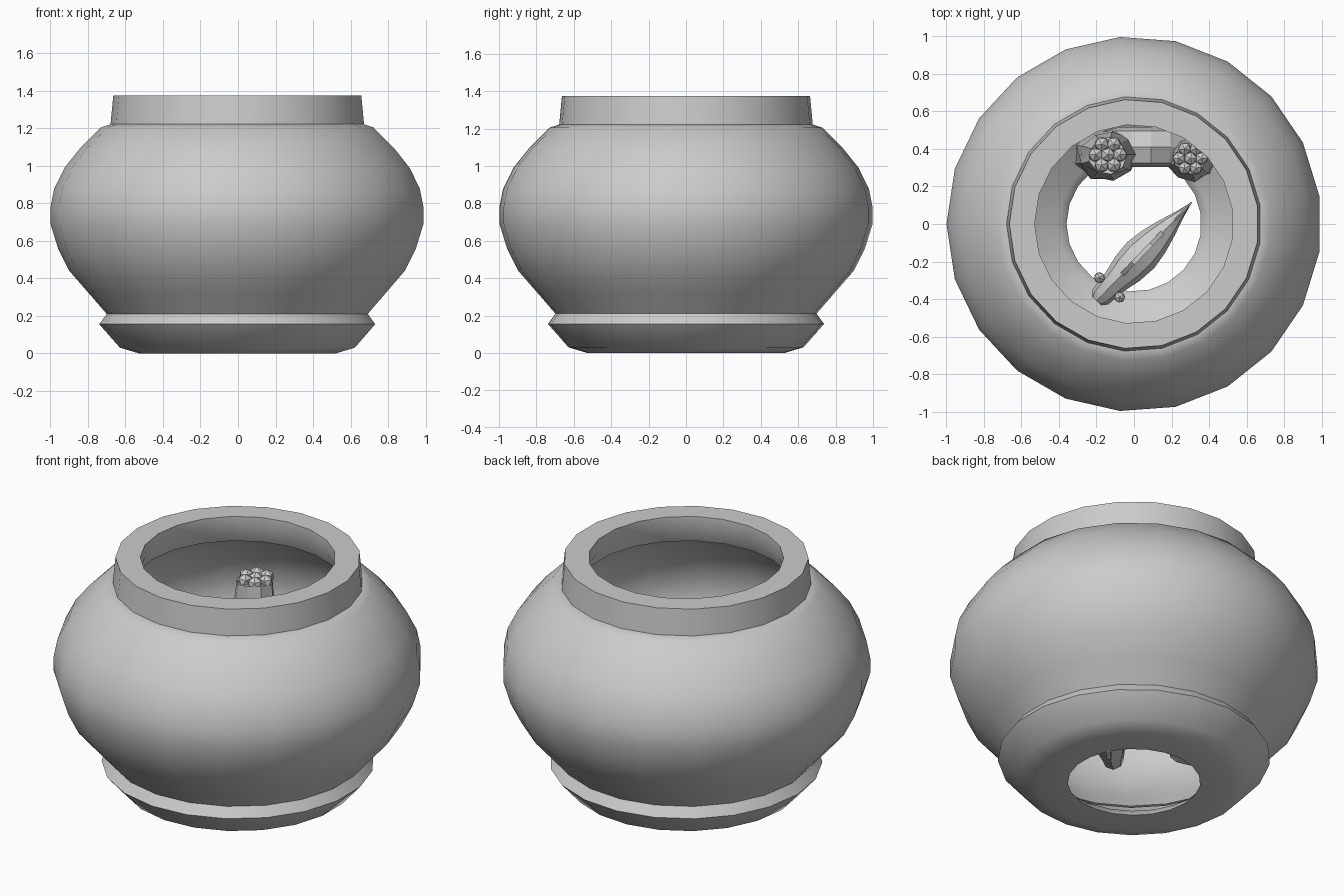
import bpy, bmesh, math, random
from mathutils import Vector, Matrix

random.seed(4)
if "Cube" in bpy.data.objects:
    bpy.data.objects.remove(bpy.data.objects["Cube"])

grey = bpy.data.materials.new("plain grey")
grey.use_nodes = True
grey.diffuse_color = (0.6, 0.6, 0.6, 1)
grey.node_tree.nodes["Principled BSDF"].inputs["Base Color"].default_value = (0.6, 0.6, 0.6, 1)


def finish(name, bm, smooth=None):
    bmesh.ops.recalc_face_normals(bm, faces=bm.faces)
    mesh = bpy.data.meshes.new(name)
    bm.to_mesh(mesh)
    bm.free()
    mesh.materials.append(grey)
    obj = bpy.data.objects.new(name, mesh)
    bpy.context.collection.objects.link(obj)
    if smooth:
        bpy.ops.object.select_all(action='DESELECT')
        obj.select_set(True)
        bpy.context.view_layer.objects.active = obj
        bpy.ops.object.shade_smooth_by_angle(angle=math.radians(smooth))
    return obj


def bridge(bm, a, b):
    n = len(a)
    for i in range(n):
        bm.faces.new((a[i], a[(i + 1) % n], b[(i + 1) % n], b[i]))


def lathe(name, profile, sides=21):
    """Closed ring profile of (radius, z) turned about z."""
    bm = bmesh.new()
    angles = [math.pi + math.tau * i / sides for i in range(sides)]
    rings = [[bm.verts.new((r * math.cos(a), r * math.sin(a), z)) for a in angles]
             for r, z in profile]
    for a, b in zip(rings, rings[1:] + rings[:1]):
        bridge(bm, a, b)
    return finish(name, bm, 40)


# Bowl: outer wall with an inner wall offset from it
wall = [(0.70, 0.21), (0.80, 0.325), (0.90, 0.44), (0.96, 0.56), (1.0, 0.69),
        (1.0, 0.78), (0.98, 0.88), (0.925, 0.99), (0.845, 1.09), (0.73, 1.205), (0.67, 1.225)]
lathe("bowl", wall + [(r - 0.05, z - 0.03 * (z - 0.7)) for r, z in reversed(wall)])

# Neck with its thick rim, and the open foot
lathe("neck", [(0.68, 1.22), (0.665, 1.375), (0.53, 1.375), (0.53, 1.30), (0.57, 1.21)])
lathe("foot", [(0.36, 0), (0.53, 0), (0.63, 0.03), (0.74, 0.155), (0.70, 0.21),
               (0.64, 0.21), (0.53, 0.09), (0.40, 0.05)])


def rough_column(name, x, y, sections, sides=9):
    """Uneven faceted column; sections are (half width, half depth, z)."""
    bm = bmesh.new()
    rings = []
    for rx, ry, z in sections:
        ring = []
        for i in range(sides):
            a = math.tau * i / sides
            k = random.uniform(0.9, 1.08)
            ring.append(bm.verts.new((x + rx * k * math.cos(a), y + ry * k * math.sin(a),
                                      z + random.uniform(-0.02, 0.02))))
        rings.append(ring)
    for a, b in zip(rings, rings[1:]):
        bridge(bm, a, b)
    bm.faces.new(rings[0])
    bm.faces.new(rings[-1])
    bmesh.ops.triangulate(bm, faces=bm.faces)
    return finish(name, bm)


def knobs(name, x, y, z, radius, size, count=6):
    """Crown of small lumps round a column top."""
    bm = bmesh.new()
    for i in range(count + 1):
        a = math.tau * i / count
        r = radius if i < count else 0
        spot = Matrix.Translation((x + r * math.cos(a), y + r * math.sin(a), z))
        bmesh.ops.create_icosphere(bm, subdivisions=1, radius=size,
                                   matrix=spot @ Matrix.Rotation(a, 4, 'Z'))
    return finish(name, bm)


# Ornament: two knobbly columns joined by an arch
rough_column("left_column", 0.30, 0.35,
             [(0.13, 0.12, 0.05), (0.13, 0.12, 0.3), (0.11, 0.11, 0.5), (0.085, 0.085, 0.78)])
knobs("left_column_crown", 0.30, 0.35, 0.79, 0.06, 0.038)
rough_column("right_column", -0.14, 0.37,
             [(0.17, 0.14, 0.05), (0.17, 0.14, 0.35), (0.14, 0.13, 0.7), (0.10, 0.10, 1.06)])
knobs("right_column_crown", -0.14, 0.37, 1.07, 0.065, 0.042)

bm = bmesh.new()
rings = []
for i in range(9):
    a = math.pi * i / 8
    c, s = math.cos(a), math.sin(a)
    ring = []
    for j in range(7):
        b = math.tau * j / 7
        r = 0.2 + 0.09 * math.cos(b) * random.uniform(0.85, 1.1)
        ring.append(bm.verts.new((0.09 + r * c, 0.41 + 0.11 * math.sin(b), 0.3 + 1.2 * r * s)))
    rings.append(ring)
for a, b in zip(rings, rings[1:]):
    bridge(bm, a, b)
bm.faces.new(rings[0])
bm.faces.new(rings[-1])
finish("column_arch", bm)

# Fish, built along its own x axis from nose to tail, then turned into place
place = Matrix.Translation((-0.2, -0.41, 0.38)) @ Matrix.Rotation(math.radians(46), 4, 'Z')


def fish_part(name, bm, smooth=None):
    bm.transform(place)
    return finish(name, bm, smooth)


bm = bmesh.new()
rings = []
for x, w, h in [(0, 0.035, 0.04), (0.03, 0.058, 0.065), (0.14, 0.07, 0.1), (0.24, 0.092, 0.125),
                (0.34, 0.1, 0.125), (0.44, 0.085, 0.1), (0.54, 0.058, 0.07),
                (0.64, 0.025, 0.05), (0.72, 0.004, 0.04)]:
    rings.append([bm.verts.new((x, w * math.cos(math.tau * j / 8), h * math.sin(math.tau * j / 8)))
                  for j in range(8)])
for a, b in zip(rings, rings[1:]):
    bridge(bm, a, b)
bm.faces.new(rings[0])
bm.faces.new(rings[-1])
fish_part("fish_body", bm, 30)

for side, label in ((1, "left"), (-1, "right")):
    bm = bmesh.new()
    bmesh.ops.create_icosphere(bm, subdivisions=1, radius=0.032,
                               matrix=Matrix.Translation((0.1, side * 0.075, 0.05)))
    fish_part("fish_eye_" + label, bm)


def fin(name, outline, thick=0.012):
    """Thin upright plate from (x, z) points."""
    bm = bmesh.new()
    sides = [[bm.verts.new((x, y, z)) for x, z in outline] for y in (-thick, thick)]
    bridge(bm, *sides)
    for s in sides:
        bm.faces.new(s)
    fish_part(name, bm)


fin("fish_dorsal_fin", [(0.18, 0.09), (0.28, 0.2), (0.42, 0.18), (0.52, 0.06)])
fin("fish_belly_fin", [(0.32, -0.1), (0.36, -0.19), (0.42, -0.18), (0.42, -0.08)])
fin("fish_tail_fin", [(0.58, 0.04), (0.73, 0.15), (0.69, 0), (0.73, -0.13), (0.58, -0.04)], 0.005)
